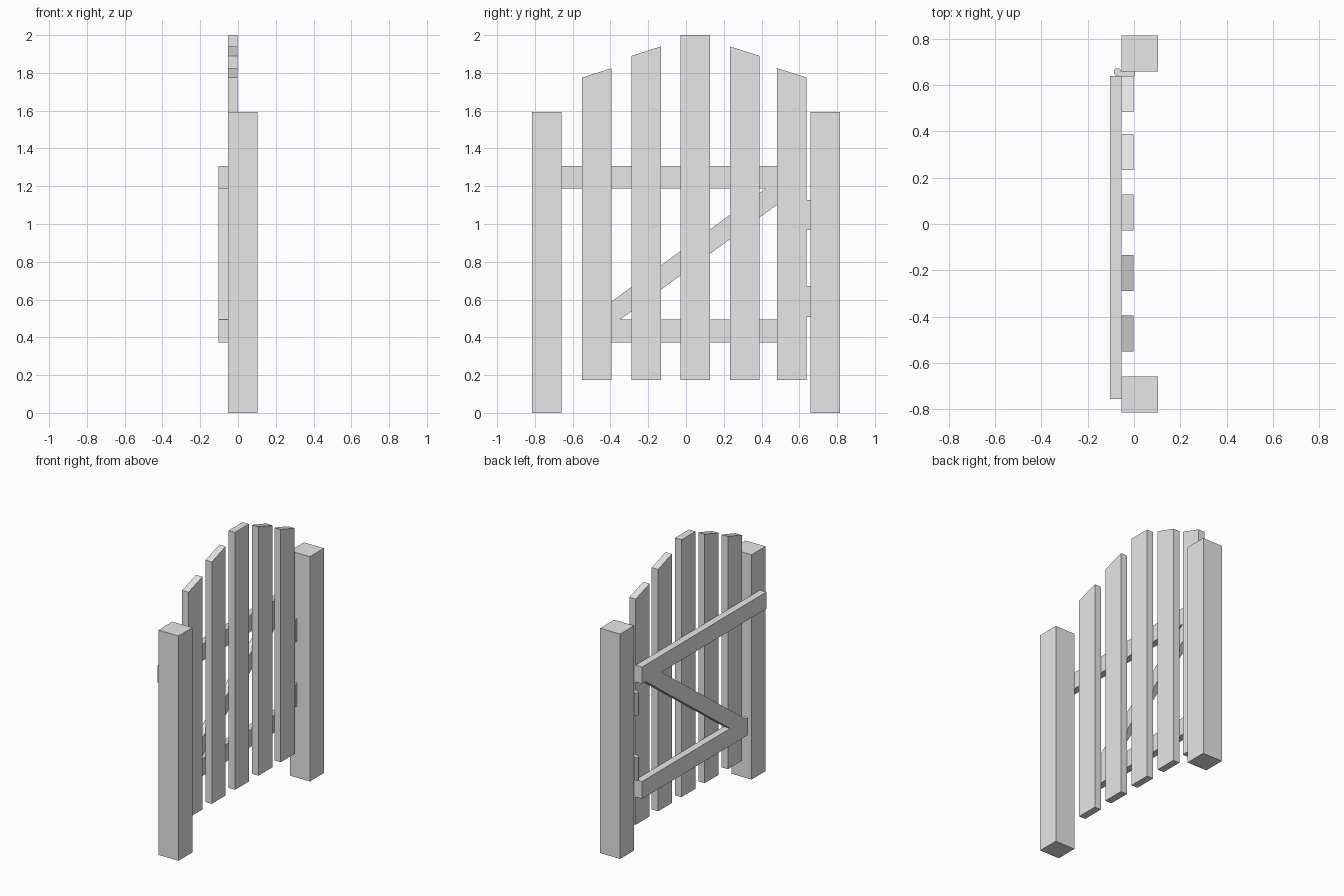
import bpy
import bmesh
import math

cube = bpy.data.objects.get("Cube")
if cube:
    bpy.data.objects.remove(cube, do_unlink=True)

# One plain grey for the whole gate
grey = bpy.data.materials.new("light_grey")
grey.use_nodes = True
colour = (0.8, 0.8, 0.8, 1)
grey.diffuse_color = colour
grey.node_tree.nodes["Principled BSDF"].inputs["Base Color"].default_value = colour


def board(name, outline, x0, x1):
    """Extrude an outline of (y, z) points from x0 to x1."""
    bm = bmesh.new()
    face = bm.faces.new([bm.verts.new((x0, y, z)) for y, z in outline])
    ext = bmesh.ops.extrude_face_region(bm, geom=[face])
    moved = [v for v in ext["geom"] if isinstance(v, bmesh.types.BMVert)]
    bmesh.ops.translate(bm, verts=moved, vec=(x1 - x0, 0, 0))
    bmesh.ops.recalc_face_normals(bm, faces=bm.faces)
    mesh = bpy.data.meshes.new(name)
    bm.to_mesh(mesh)
    bm.free()
    mesh.materials.append(grey)
    obj = bpy.data.objects.new(name, mesh)
    bpy.context.collection.objects.link(obj)
    return obj


def rect(y0, y1, z0, z1):
    return [(y0, z0), (y1, z0), (y1, z1), (y0, z1)]


BACK, MID, FACE, POST = -0.103, -0.053, -0.003, 0.103
LOW, HIGH = 0.495, 1.188          # facing edges of the two rails

# Posts
for side, name in ((-1, "latch_post"), (1, "hinge_post")):
    ys = sorted((side * 0.658, side * 0.814))
    board(name, rect(*ys, 0, 1.594), MID, POST)

# Pickets with slanted tops that rise to the middle one
pickets = [(-0.472, 1.775, 1.825), (-0.211, 1.89, 1.94), (0.049, 2, 2),
           (0.311, 1.94, 1.89), (0.561, 1.825, 1.775)]
for i, (y, z_left, z_right) in enumerate(pickets):
    a, b = y - 0.078, y + 0.078
    board(f"picket_{i + 1}", [(a, 0.175), (b, 0.175), (b, z_right), (a, z_left)],
          MID, FACE)

# Rails and diagonal brace behind the pickets
board("top_rail", rect(-0.755, 0.639, HIGH, 1.307), BACK, MID)
board("bottom_rail", rect(-0.549, 0.639, 0.372, LOW), BACK, MID)
board("brace", [(-0.523, LOW), (-0.347, LOW), (0.599, HIGH), (0.423, HIGH)],
      BACK, MID)

# Hinges: a plate in the gap and an eight-sided pin
for name, z0, z1 in (("lower", 0.508, 0.672), ("upper", 0.968, 1.128)):
    board(name + "_hinge_plate", rect(0.639, 0.658, z0, z1), -0.07, 0.004)
    bpy.ops.mesh.primitive_cylinder_add(
        vertices=8, radius=0.017, depth=z1 - z0,
        location=(-0.071, 0.656, (z0 + z1) / 2), rotation=(0, 0, math.pi / 8))
    pin = bpy.context.object
    pin.name = name + "_hinge_pin"
    pin.data.materials.append(grey)
